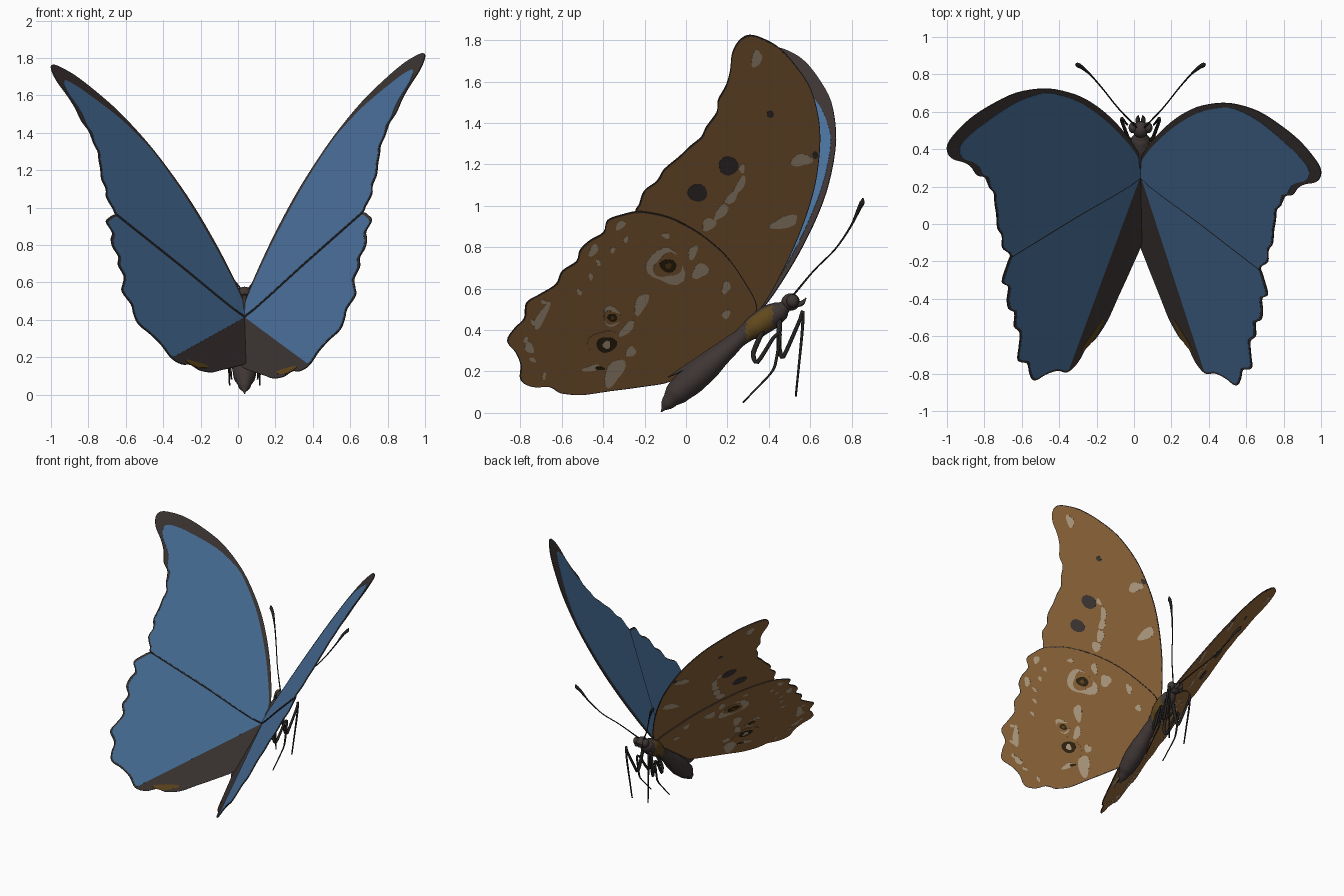
import bpy, bmesh, random
from math import sin, cos, pi, radians
from mathutils import Vector, Matrix

random.seed(4)
cube = bpy.data.objects.get("Cube")
if cube:
    bpy.data.objects.remove(cube)


def material(name, rgb, rough=0.7):
    m = bpy.data.materials.new(name)
    m.use_nodes = True
    m.diffuse_color = (*rgb, 1)
    shader = m.node_tree.nodes["Principled BSDF"]
    shader.inputs["Base Color"].default_value = (*rgb, 1)
    shader.inputs["Roughness"].default_value = rough
    return m


BLUE = material("wing blue", (.07, .17, .34))
DARK = material("charcoal brown", (.048, .037, .035))
BROWN = material("wing brown", (.28, .135, .043))
CREAM = material("pale fleck", (.47, .36, .24))
BLACK = material("black brown", (.03, .018, .006))
LIMB = material("limb black", (.02, .018, .016))
UMBER = material("umber", (.12, .065, .012))

MID_X = .035
ROOT = Vector((.04, .24, .41))
NORMAL = Vector((1, .493, -.7)).normalized()      # towards the wing underside
MIRROR = Matrix.Translation((2 * MID_X, 0, 0)) @ Matrix.Scale(-1, 4, (1, 0, 0))
PIVOT = Matrix.Translation((.03, .24, .41))
LEFT_TILT = PIVOT @ Matrix.Rotation(.095, 4, (-1, -1, -1)) @ PIVOT.inverted()


def clamp(t):
    return max(0.0, min(1.0, t))


def smooth_path(points, closed=False, steps=4):
    """Hermite resampling with tangents limited to the shorter neighbour."""
    p = [Vector(q) for q in points]
    n = len(p)
    tangents = []
    for i in range(n):
        a = p[i - 1] if closed or i > 0 else p[i]
        b = p[(i + 1) % n] if closed or i < n - 1 else p[i]
        lengths = [l for l in ((p[i] - a).length, (b - p[i]).length) if l > 0]
        tangents.append((b - a).normalized() * min(lengths))
    out = []
    for i in range(n if closed else n - 1):
        j = (i + 1) % n
        for k in range(steps):
            t = k / steps
            h = 3 * t * t - 2 * t ** 3
            out.append(p[i] * (1 - h) + p[j] * h + tangents[i] * (t * (1 - t) ** 2)
                       - tangents[j] * (t * t * (1 - t)))
    return out if closed else out + [p[-1]]


def finish(bm, name, mat, smooth=False):
    bmesh.ops.recalc_face_normals(bm, faces=bm.faces)
    mesh = bpy.data.meshes.new(name)
    bm.to_mesh(mesh)
    bm.free()
    mesh.materials.append(mat)
    if smooth:
        mesh.shade_smooth()
    ob = bpy.data.objects.new(name, mesh)
    bpy.context.collection.objects.link(ob)
    return ob


def plates(name, loops, low, high, mat):
    """Thin sheets lying in the wing plane, for both sides of the body."""
    for side in ("left", "right"):
        bm = bmesh.new()
        for loop in loops:
            rings = []
            for h in (low, high):
                pts = []
                for y, z in loop:
                    x = ROOT.x - .493 * (y - ROOT.y) + .7 * (z - ROOT.z)
                    pts.append(bm.verts.new(Vector((x, y, z)) + NORMAL * h))
                rings.append(pts)
                bm.faces.new(pts)
            n = len(loop)
            for i in range(n):
                j = (i + 1) % n
                bm.faces.new((rings[0][i], rings[0][j], rings[1][j], rings[1][i]))
        bmesh.ops.triangulate(bm, faces=[f for f in bm.faces if len(f.verts) > 4])
        if side == "right":
            bmesh.ops.transform(bm, matrix=LEFT_TILT @ MIRROR, verts=bm.verts)
        finish(bm, side + "_" + name, mat)


def tube(name, points, mat, sides=8, steps=4):
    """Round limb through (x, y, z, radius) points."""
    path = smooth_path(points, steps=steps)
    bm = bmesh.new()
    rings = []
    for i, p in enumerate(path):
        d = (path[min(i + 1, len(path) - 1)] - path[max(i - 1, 0)]).to_3d().normalized()
        u = Vector((1, 0, 0))
        u = (u - d * u.dot(d)).normalized()
        v = d.cross(u)
        rings.append([bm.verts.new(p.to_3d() + (u * cos(a) + v * sin(a)) * p[3])
                      for a in (2 * pi * k / sides for k in range(sides))])
    for a, b in zip(rings, rings[1:]):
        for k in range(sides):
            j = (k + 1) % sides
            bm.faces.new((a[k], a[j], b[j], b[k]))
    bm.faces.new(rings[0])
    bm.faces.new(rings[-1])
    return finish(bm, name, mat, True)


def ball(name, centre, size, mat):
    bm = bmesh.new()
    place = Matrix.Translation(centre) @ Matrix.Diagonal((*size, 1))
    bmesh.ops.create_uvsphere(bm, u_segments=16, v_segments=10, radius=1, matrix=place)
    return finish(bm, name, mat, True)


def blob(y, z, a, b, turn=0, wobble=.25):
    """Uneven oval, measured in hundredths."""
    c, s = cos(radians(turn)), sin(radians(turn))
    p1, p2 = random.uniform(0, 6), random.uniform(0, 6)
    loop = []
    for k in range(18):
        t = 2 * pi * k / 18
        r = (1 + wobble * (sin(2 * t + p1) + sin(3 * t + p2)) / 2) / 100
        u, v = a * r * cos(t), b * r * sin(t)
        loop.append((y / 100 + u * c - v * s, z / 100 + u * s + v * c))
    return loop


def inset(loop, centre, width):
    c = Vector(centre)
    return [p + (c - p).normalized() * width(p) for p in loop]


# Wing outlines, in hundredths
fore = [(25, 41), (38, 53), (50, 75), (58.5, 96), (63.4, 115), (64.8, 137), (60.5, 156),
        (52, 169), (44, 177), (35, 181.5), (29.5, 182), (25, 178.5), (22.4, 173), (21.5, 165),
        (19.5, 158), (15.7, 151), (15, 145), (10, 138), (7.5, 133), (2, 128.4), (-3, 123.6),
        (-10.4, 117.4), (-14, 111.6), (-20, 107), (-22.4, 100.5), (-24, 97), (0, 69.5)]
hind = [(30, 43), (34, 52), (28, 64), (19, 76.4), (6.5, 87), (-8, 94.7), (-22.4, 97.6),
        (-31, 96), (-38, 93.3), (-40, 87.5), (-46.5, 83.6), (-51.3, 79), (-53, 73.5),
        (-60, 68.7), (-63, 62.4), (-70.6, 57.6), (-77.3, 53.3), (-78.3, 46), (-83, 41),
        (-86.5, 35), (-82.6, 29.6), (-80, 23.4), (-80, 16), (-74, 12.8), (-66, 12.8),
        (-61, 9.9), (-51, 8.9), (-37, 10.8), (-22, 12.8), (-7, 15.7), (10, 26)]
fore = smooth_path([Vector(p) / 100 for p in fore], True)
hind = smooth_path([Vector(p) / 100 for p in hind], True)
fore_mid, hind_mid = (.28, 1.1), (-.25, .5)


def fore_border(p):
    return .008 + .075 * clamp((p.y - 1.4) / .35) + .02 * clamp((p.x - .25) / .2)


def above_gutter(p):
    return Vector((p.x, max(p.y, .41 - .24 * (.24 - p.x))))


# Wing sheets: dark core, blue upper face, brown underside
plates("forewing_core", [fore], -.007, -.001, DARK)
plates("forewing_upper", [inset(fore, fore_mid, fore_border)], -.0085, -.007, BLUE)
plates("forewing_under", [inset(fore, fore_mid, lambda p: .005)], -.001, .0005, BROWN)
plates("hindwing_core", [hind], .002, .007, DARK)
hind_blue = [above_gutter(p) for p in inset(hind, hind_mid, lambda p: .012)]
plates("hindwing_upper", [hind_blue], .0005, .002, BLUE)
plates("hindwing_under", [inset(hind, hind_mid, lambda p: .005)], .007, .0085, BROWN)
plates("hindwing_upper_patch", [blob(-60, 13, 8, 2, -8)], .0003, .002, UMBER)

# Underside markings of the forewing
flecks = [(34, 171, 2.2, 4.5, -20), (55.7, 122, 5, 3, 0), (47.5, 92, 7.5, 2.6, 15),
          (26, 110, 2, 4.5, -30), (22, 104, 2, 4, -50), (17, 97, 2, 5, -35),
          (11, 91, 2.5, 4, -45), (27, 118, 1.5, 2, 0)]
plates("forewing_flecks", [blob(*f) for f in flecks], .0005, .0015, CREAM)
spots = [(20.5, 119.3, 4.9, 4.4), (5.5, 106.3, 4.6, 4.4), (40.7, 144.3, 1.7, 1.7),
         (62.4, 124.5, 1.4, 1.8)]
plates("forewing_spots", [blob(*s, 0, .06) for s in spots], .0005, .002, DARK)

# Underside markings of the hindwing
flecks = [(-10, 71, 9, 8.5, 0), (-36, 47, 4.5, 4.5, 0), (-35, 20, 4, 7, -25),
          (-22, 53, 2.5, 6, -20), (-70, 47, 2, 7, -25), (-76, 32, 2, 3, 40),
          (-32, 91, 1.6, 3, -40), (-45, 79, 2, 3, -35), (6.5, 69, 4, 3.5, 30),
          (3, 78, 2, 3.5, -30), (19, 61, 2, 3, -10), (19, 48, 2, 2, 0),
          (-29, 41, 5, 2, 40), (-46, 22, 4, 1.5, 10), (-27, 30, 3, 2, 50), (-10, 86, 2, 1.3, 0)]
margin = inset(hind, hind_mid, lambda p: random.uniform(.06, .12))[28:92:7]
flecks += [(p.x * 100, p.y * 100, 1, 1.7, random.randint(-60, 60)) for p in margin]
plates("hindwing_flecks", [blob(*f) for f in flecks], .0085, .0095, CREAM)
eyes = [(-9, 71.6, 4), (-38.8, 33.5, 4.8), (-36, 46.5, 2.4)]
plates("hindwing_eye_rings", [blob(y, z, r * 1.6, r * 1.5) for y, z, r in eyes],
       .0085, .0105, BROWN)
plates("hindwing_eyes", [blob(y, z, r, r * .8, 0, .1) for y, z, r in eyes]
       + [blob(-42, 22, 2.2, .8)], .0085, .0115, BLACK)
plates("hindwing_pupils", [blob(-38.8, 33.5, 2, 1.8)], .0085, .0125, CREAM)
plates("hindwing_eye_cores", [blob(-9, 71.6, 1.6, 1.4), blob(-36, 46.5, 1, 1)],
       .0085, .0125, UMBER)

# Body: abdomen, waist and thorax in one tapered form
spine = [(-.12, .005, .003), (-.085, .05, .035), (-.04, .1, .06), (.03, .16, .069),
         (.1, .22, .064), (.18, .29, .049), (.25, .35, .038), (.29, .385, .044),
         (.34, .42, .06), (.4, .46, .062), (.45, .49, .05), (.48, .515, .03)]
body = tube("body", [(MID_X, *s) for s in spine], DARK, 20)
body.data.materials.append(UMBER)
for f in body.data.polygons:
    if abs(f.normal.x) > .55 and .29 < f.center.y < .42:
        f.material_index = 1

# Head
ball("head", (MID_X, .505, .535), (.042, .045, .042), DARK)

# Paired parts: eyes, palps, antennae, legs
for side, s in (("left", 1), ("right", -1)):
    def limb(name, points, mat=LIMB):
        tube(side + "_" + name, [(MID_X + s * x, y, z, r) for x, y, z, r in points], mat)

    ball(side + "_eye", (MID_X + s * .04, .515, .54), (.024, .03, .032), DARK)
    limb("palp", [(.012, .53, .52, .012), (.015, .56, .53, .012), (.012, .58, .555, .003)], DARK)
    limb("antenna", [(.02, .515, .565, .005), (.12, .62, .69, .004), (.2, .72, .79, .004),
                     (.265, .795, .9, .005), (.31, .835, .985, .01),
                     (.335, .85, 1.015, .013), (.345, .855, 1.035, .005)])
    limb("front_leg", [(.03, .45, .45, .013), (.06, .45, .31, .012), (.07, .47, .27, .01),
                       (.1, .55, .45, .009), (.1, .565, .49, .008), (.095, .56, .38, .007),
                       (.07, .53, .08, .005)])
    limb("rear_leg", [(.03, .38, .42, .013), (.05, .325, .29, .012), (.06, .345, .245, .01),
                      (.075, .42, .36, .009), (.08, .455, .38, .008), (.08, .43, .23, .007),
                      (.085, .4, .18, .005), (.08, .275, .05, .004)])
